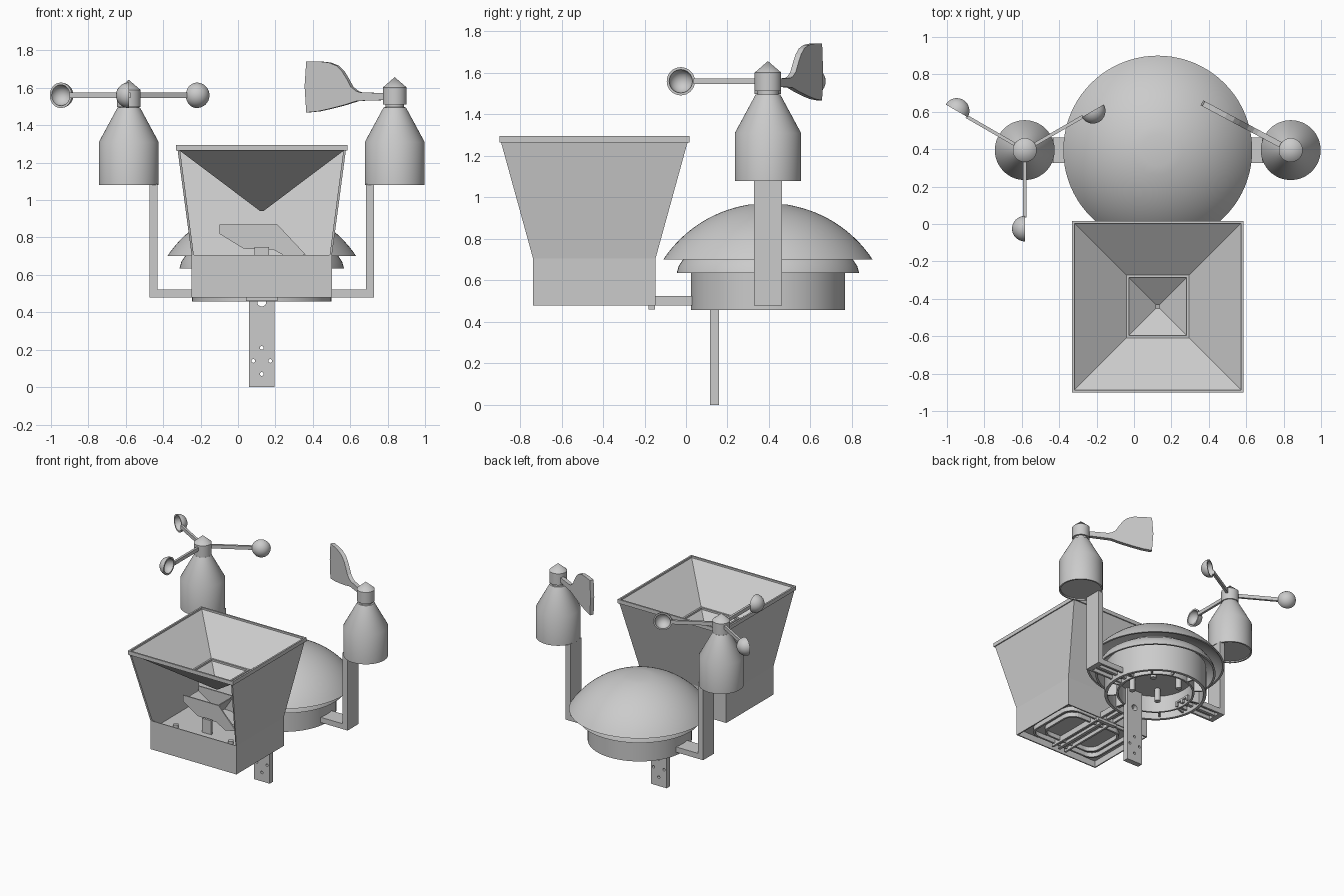
import bpy, bmesh
from math import sin, cos, pi, radians, sqrt, asin
from mathutils import Vector, Matrix

if "Cube" in bpy.data.objects:
    bpy.data.objects.remove(bpy.data.objects["Cube"])

CX, CY = 0.127, 0.395      # centre of the domed housing
HY = -0.442                # centre of the rain collector


def finish(name, bm, matrix=None, smooth=False):
    bmesh.ops.remove_doubles(bm, verts=bm.verts, dist=1e-5)
    bmesh.ops.recalc_face_normals(bm, faces=bm.faces)
    me = bpy.data.meshes.new(name)
    bm.to_mesh(me)
    bm.free()
    ob = bpy.data.objects.new(name, me)
    bpy.context.collection.objects.link(ob)
    if matrix:
        ob.matrix_world = matrix
    if smooth:
        bpy.ops.object.select_all(action='DESELECT')
        ob.select_set(True)
        bpy.context.view_layer.objects.active = ob
        bpy.ops.object.shade_smooth_by_angle(angle=radians(35))
    return ob


def loft(name, rings, matrix=None, closed=False, caps=False, smooth=False):
    bm = bmesh.new()
    vs = [[bm.verts.new(p) for p in r] for r in rings]
    n = len(vs[0])
    for i in range(len(vs) if closed else len(vs) - 1):
        a, b = vs[i], vs[(i + 1) % len(vs)]
        for j in range(n):
            k = (j + 1) % n
            bm.faces.new((a[j], a[k], b[k], b[j]))
    if caps:
        bm.faces.new(vs[0])
        bm.faces.new(vs[-1])
    return finish(name, bm, matrix, smooth)


def lathe(name, profile, matrix, closed=False, segs=64):
    rings = [[(r * cos(2 * pi * j / segs), r * sin(2 * pi * j / segs), z)
              for j in range(segs)] for r, z in profile]
    return loft(name, rings, matrix, closed, smooth=True)


def boxes(name, spans, matrix=None):
    bm = bmesh.new()
    for lo, hi in spans:
        lo, hi = Vector(lo), Vector(hi)
        size = hi - lo
        m = Matrix.Translation((lo + hi) / 2) @ Matrix.Diagonal((*size, 1))
        bmesh.ops.create_cube(bm, size=1, matrix=m)
    return finish(name, bm, matrix)


def prism(name, outline, y0, y1, matrix=None):
    return loft(name, [[(x, y, z) for x, z in outline] for y in (y0, y1)],
                matrix, caps=True)


def rect(hx, hy, z):
    return [(-hx, -hy, z), (hx, -hy, z), (hx, hy, z), (-hx, hy, z)]


def rounded(hx, hy, rad, z):
    pts = []
    for q, (sx, sy) in enumerate([(1, 1), (-1, 1), (-1, -1), (1, -1)]):
        for k in range(7):
            a = q * pi / 2 + k * pi / 12
            pts.append((sx * (hx - rad) + rad * cos(a), sy * (hy - rad) + rad * sin(a), z))
    return pts


def at(x, y, z=0, turn=0):
    return Matrix.Translation((x, y, z)) @ Matrix.Rotation(turn, 4, 'Z')


def cap(rim, base, height, n):
    # arc of a spherical cap, from the top outwards
    R = (rim * rim + height * height) / (2 * height)
    end = asin(rim / R)
    return [(R * sin(end * i / n), base + height - R + R * cos(end * i / n))
            for i in range(n + 1)]


# --- domed housing ---
house = at(CX, CY)
outer = [(0, 0.967), (0.085, 0.967)] + cap(0.505, 0.70, 0.272, 18)[4:]
lathe("dome_cap", outer + cap(0.49, 0.70, 0.255, 14)[::-1], house, segs=80)
lathe("lower_skirt", [(0.44, 0.635), (0.43, 0.67), (0.40, 0.715), (0.33, 0.765),
                      (0.33, 0.75), (0.39, 0.705), (0.415, 0.665), (0.425, 0.635)],
      house, closed=True)
lathe("housing_wall", [(0.372, 0.457), (0.372, 0.68), (0.35, 0.68), (0.35, 0.457)],
      house, closed=True)
lathe("housing_ceiling", [(0, 0.62), (0.36, 0.62), (0.36, 0.60), (0, 0.60)], house)
lathe("inner_ring", [(0.285, 0.47), (0.285, 0.61), (0.27, 0.61), (0.27, 0.47)],
      house, closed=True)
for i in range(12):
    boxes("housing_rib", [((0.28, -0.006, 0.47), (0.355, 0.006, 0.61))],
          at(CX, CY, 0, (i + 0.5) * pi / 6))
for i in range(4):
    a = pi / 4 + i * pi / 2
    lathe("screw_post", [(0, 0.61), (0.022, 0.61), (0.022, 0.5), (0, 0.5)],
          at(CX + 0.17 * cos(a), CY + 0.17 * sin(a)), segs=20)

# --- mast plate with bolt holes ---
mast = boxes("mast_plate", [((0.058, 0.115, 0), (0.196, 0.158, 0.605))])
for x, z, r in [(0, 0.21, 0.01), (-0.045, 0.14, 0.01), (0.045, 0.14, 0.01),
                (0, 0.07, 0.01), (0, 0.455, 0.024)]:
    m = Matrix.Translation((CX + x, 0.137, z)) @ Matrix.Rotation(pi / 2, 4, 'X')
    hole = lathe("hole_cutter", [(0, -0.1), (r, -0.1), (r, 0.1), (0, 0.1)], m, segs=20)
    hole.hide_render = True
    hole.hide_viewport = True
    mod = mast.modifiers.new("hole", 'BOOLEAN')
    mod.object = hole
    mod.solver = 'EXACT'

# --- side arms and sensor bodies ---
for side, sgn in (("left", -1), ("right", 1)):
    m = at(CX, CY, 0, 0 if sgn > 0 else pi)
    boxes(side + "_arm", [((0.25, -0.068, 0.508), (0.60, 0.068, 0.522)),
                          ((0.25, -0.068, 0.48), (0.60, -0.052, 0.51)),
                          ((0.25, 0.052, 0.48), (0.60, 0.068, 0.51)),
                          ((0.25, -0.012, 0.485), (0.60, 0.012, 0.51)),
                          ((0.557, -0.068, 0.48), (0.60, 0.068, 1.085))], m)
    dz = 0 if sgn > 0 else -0.014
    lathe(side + "_sensor_body",
          [(0, 1.09), (0.148, 1.09), (0.148, 1.08), (0.16, 1.08), (0.16, 1.31),
           (0.06, 1.495), (0.05, 1.497), (0.05, 1.53), (0, 1.53)],
          at(CX + sgn * 0.711, CY))
    lathe(side + "_hub", [(0, 1.512), (0.064, 1.512), (0.064, 1.602), (0, 1.657)],
          at(CX + sgn * 0.711, CY, dz), segs=48)

# --- three-cup wind speed rotor ---
LX = CX - 0.711
R, T = 0.068, 0.056
arc = [i * pi / 20 for i in range(11)]
cup = [(R * sin(a), R * cos(a)) for a in arc] + [(T * sin(a), T * cos(a)) for a in arc[::-1]]
for deg in (30, 150, 270):
    a = radians(deg)
    spin = Vector((0, 0, 1)).rotation_difference(Vector((sin(a), -cos(a), 0)))
    lathe("wind_cup", cup, Matrix.Translation((LX + 0.42 * cos(a), CY + 0.42 * sin(a), 1.56))
          @ spin.to_matrix().to_4x4(), segs=32)
    boxes("cup_arm", [((0.04, -0.009, -0.014), (0.36, 0.009, 0.014))], at(LX, CY, 1.56, a))

# --- wind direction vane ---
vane = [(0.04, 1.572), (0.20, 1.575), (0.225, 1.582), (0.258, 1.605), (0.285, 1.65),
        (0.313, 1.69), (0.345, 1.718), (0.392, 1.735), (0.46, 1.742), (0.528, 1.742),
        (0.538, 1.61), (0.528, 1.468), (0.46, 1.474), (0.392, 1.487), (0.30, 1.508),
        (0.222, 1.53), (0.04, 1.535)]
prism("vane_fin", vane, -0.015, 0.015, at(CX + 0.711, CY, 0, radians(152)))

# --- rain collector: open-fronted case, rim, funnel ---
rain = at(CX, HY)
bm = bmesh.new()
rows = [[bm.verts.new(p) for p in r] for r in
        (rect(0.375, 0.295, 0.48), rect(0.375, 0.295, 0.705), rect(0.45, 0.45, 1.268))]
for i in range(2):
    for j in range(4):
        if (i, j) != (1, 0):
            k = (j + 1) % 4
            bm.faces.new((rows[i][j], rows[i][k], rows[i + 1][k], rows[i + 1][j]))
case = finish("collector_case", bm, rain)
mod = case.modifiers.new("wall", 'SOLIDIFY')
mod.thickness = 0.013
loft("collector_rim", [rect(0.458, 0.458, 1.265), rect(0.458, 0.458, 1.295),
                       rect(0.445, 0.445, 1.295), rect(0.445, 0.445, 1.265)],
     rain, closed=True)
loft("funnel", [rect(0.45, 0.45, 1.285), rect(0.01, 0.01, 0.952),
                rect(0.01, 0.01, 0.942), rect(0.45, 0.45, 1.273)], rain, closed=True)
loft("funnel_collar", [rect(0.168, 0.168, 1.062), rect(0.168, 0.168, 1.076),
                       rect(0.155, 0.155, 1.076), rect(0.155, 0.155, 1.062)],
     rain, closed=True)

# --- collector base and its support arm ---
boxes("collector_floor", [((-0.37, -0.29, 0.53), (0.37, 0.29, 0.64))], rain)
for h in (0.31, 0.25):
    loft("base_ridge", [rounded(h, h - 0.07, 0.09, 0.535), rounded(h, h - 0.07, 0.09, 0.495),
                        rounded(h - 0.015, h - 0.085, 0.075, 0.495),
                        rounded(h - 0.015, h - 0.085, 0.075, 0.535)], rain, closed=True)
boxes("collector_arm", [((-0.068, -0.70, 0.508), (0.068, 0.13, 0.525)),
                        ((-0.068, -0.70, 0.48), (-0.052, 0.13, 0.51)),
                        ((0.052, -0.70, 0.48), (0.068, 0.13, 0.51)),
                        ((-0.012, -0.70, 0.485), (0.012, 0.13, 0.51)),
                        ((-0.085, -0.18, 0.46), (0.085, -0.15, 0.485))], at(CX, 0))

# --- tipping bucket on its pivot ---
side = [(-0.10, 0.87), (0.21, 0.87), (0.36, 0.71), (0.27, 0.69), (0.19, 0.735),
        (0.03, 0.74), (-0.10, 0.82)]
for y in (-0.10, 0.09):
    prism("bucket_side", side, HY + y, HY + y + 0.01)
prism("bucket_bottom", [(-0.10, 0.82), (0.03, 0.74), (0.19, 0.735), (0.27, 0.69), (0.36, 0.71),
                        (0.35, 0.722), (0.27, 0.702), (0.19, 0.747), (0.03, 0.752),
                        (-0.10, 0.833)], HY - 0.10, HY + 0.10)
prism("bucket_divider", [(0.11, 0.74), (0.20, 0.87), (0.21, 0.87), (0.125, 0.74)],
      HY - 0.095, HY + 0.095)
boxes("pivot_stand", [((-0.04, -0.13, 0.64), (0.04, -0.112, 0.75)),
                      ((-0.04, 0.112, 0.64), (0.04, 0.13, 0.75)),
                      ((-0.008, -0.13, 0.72), (0.008, 0.13, 0.736))], rain)
for x in (-0.24, 0.24):
    for y in (-0.17, 0.17):
        lathe("drain_screw", [(0, 0.665), (0.02, 0.665), (0.02, 0.635), (0, 0.635)],
              at(CX + x, HY + y), segs=16)
